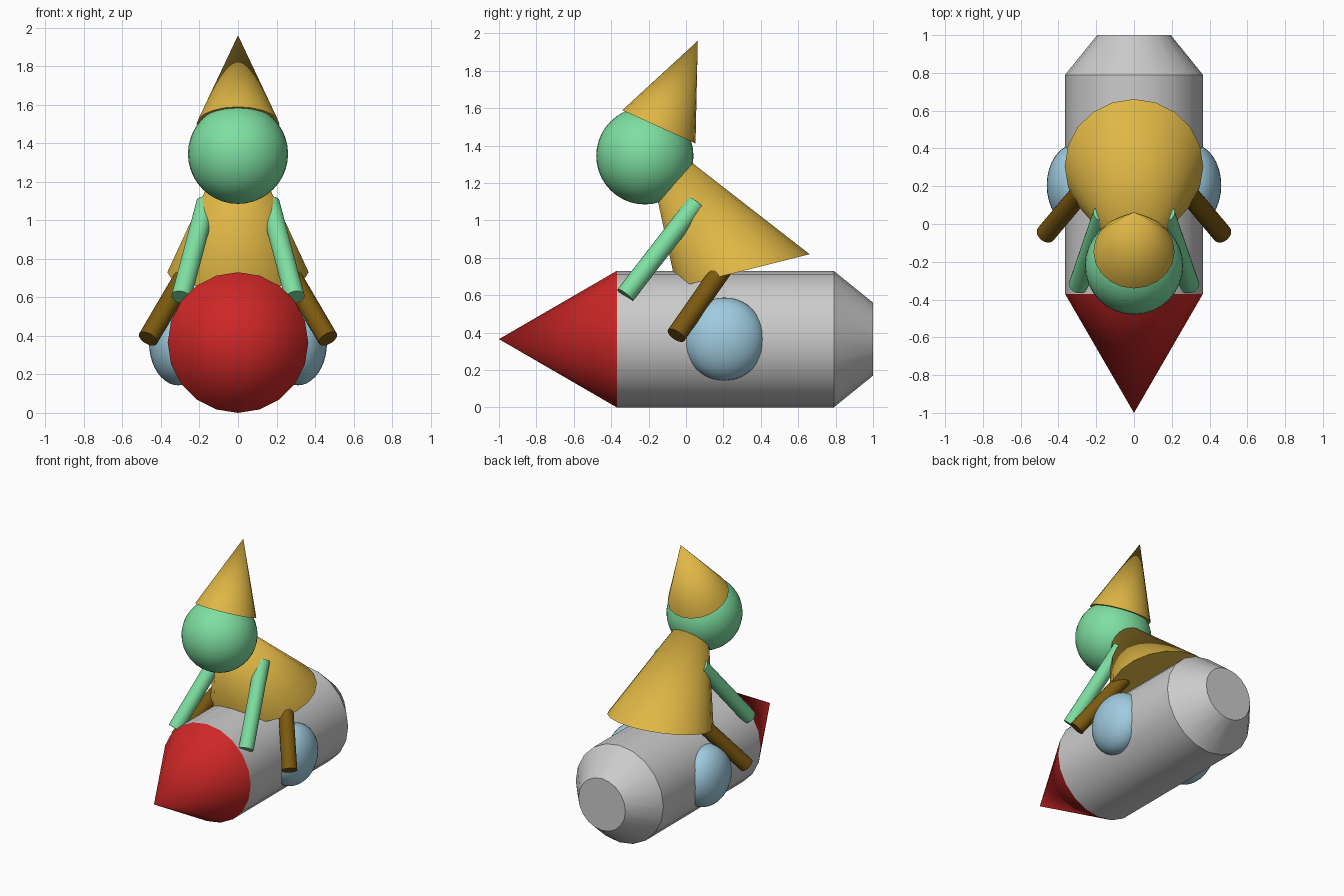
import bpy, bmesh
from math import sin, cos, tau, radians
from mathutils import Vector

if "Cube" in bpy.data.objects:
    bpy.data.objects.remove(bpy.data.objects["Cube"])

SIDES = 20


def material(name, rgb):
    m = bpy.data.materials.new(name)
    m.diffuse_color = (*rgb, 1)
    m.use_nodes = True
    m.node_tree.nodes["Principled BSDF"].inputs["Base Color"].default_value = m.diffuse_color
    return m


RED = material("red", (0.62, 0.02, 0.02))
YELLOW = material("yellow", (0.74, 0.47, 0.06))
GREEN = material("green", (0.21, 0.74, 0.36))
BROWN = material("brown", (0.20, 0.10, 0.005))
BLUE = material("blue", (0.35, 0.60, 0.74))


def finish(bm, name, mat):
    bmesh.ops.recalc_face_normals(bm, faces=bm.faces)
    me = bpy.data.meshes.new(name)
    bm.to_mesh(me)
    bm.free()
    ob = bpy.data.objects.new(name, me)
    bpy.context.collection.objects.link(ob)
    if mat:
        me.materials.append(mat)
    bpy.ops.object.select_all(action='DESELECT')
    ob.select_set(True)
    bpy.context.view_layer.objects.active = ob
    bpy.ops.object.shade_smooth_by_angle(angle=radians(32))
    return ob


def taper(name, a, ra, b, rb, mat=None, normal=None):
    """Capped cone, frustum or cylinder from a to b; rings lie across normal."""
    a, b = Vector(a), Vector(b)
    n = (Vector(normal) if normal else b - a).normalized()
    u = Vector((1, 0, 0))
    u = (u - n * u.dot(n)).normalized()
    v = n.cross(u)
    bm = bmesh.new()

    def ring(c, r):
        return [bm.verts.new(c + r * (u * cos(tau * i / SIDES) + v * sin(tau * i / SIDES)))
                for i in range(SIDES)]

    base = ring(a, ra)
    bm.faces.new(base)
    if rb:
        top = ring(b, rb)
        bm.faces.new(top)
    else:
        top = [bm.verts.new(b)] * SIDES
    for i in range(SIDES):
        j = (i + 1) % SIDES
        quad = [base[i], base[j], top[j], top[i]]
        bm.faces.new(quad if rb else quad[:3])
    return finish(bm, name, mat)


def ball(name, centre, size, mat):
    bm = bmesh.new()
    bmesh.ops.create_uvsphere(bm, u_segments=32, v_segments=20, radius=1)
    for v in bm.verts:
        v.co = Vector(centre) + v.co * Vector(size)
    return finish(bm, name, mat)


# rocket
R = 0.365
taper("rocket_body", (0, -0.37, R), R, (0, 0.79, R), R)
taper("rocket_nose", (0, -0.37, R), R, (0, -1, R), 0, RED)
taper("rocket_tail", (0, 0.79, R), R, (0, 1, R), 0.195)

# rider: leaning robe, head and pointed hat
taper("robe", (0, 0.305, 0.73), 0.367, (0, -0.24, 1.52), 0, YELLOW, normal=(0, -0.243, 0.97))
ball("head", (0, -0.22, 1.345), (0.26, 0.26, 0.26), GREEN)
taper("hat", (0, -0.145, 1.50), 0.215, (0, 0.063, 1.96), 0, YELLOW)

# paired parts
for side, s in (("left", -1), ("right", 1)):
    ball(side + "_window", (s * 0.31, 0.205, R), (0.152, 0.218, 0.222), BLUE)
    taper(side + "_arm", (s * 0.295, -0.325, 0.60), 0.052, (s * 0.165, 0.055, 1.09), 0.052, GREEN)
    taper(side + "_leg", (s * 0.467, -0.053, 0.385), 0.053, (s * 0.25, 0.205, 0.755), 0.053, BROWN)
